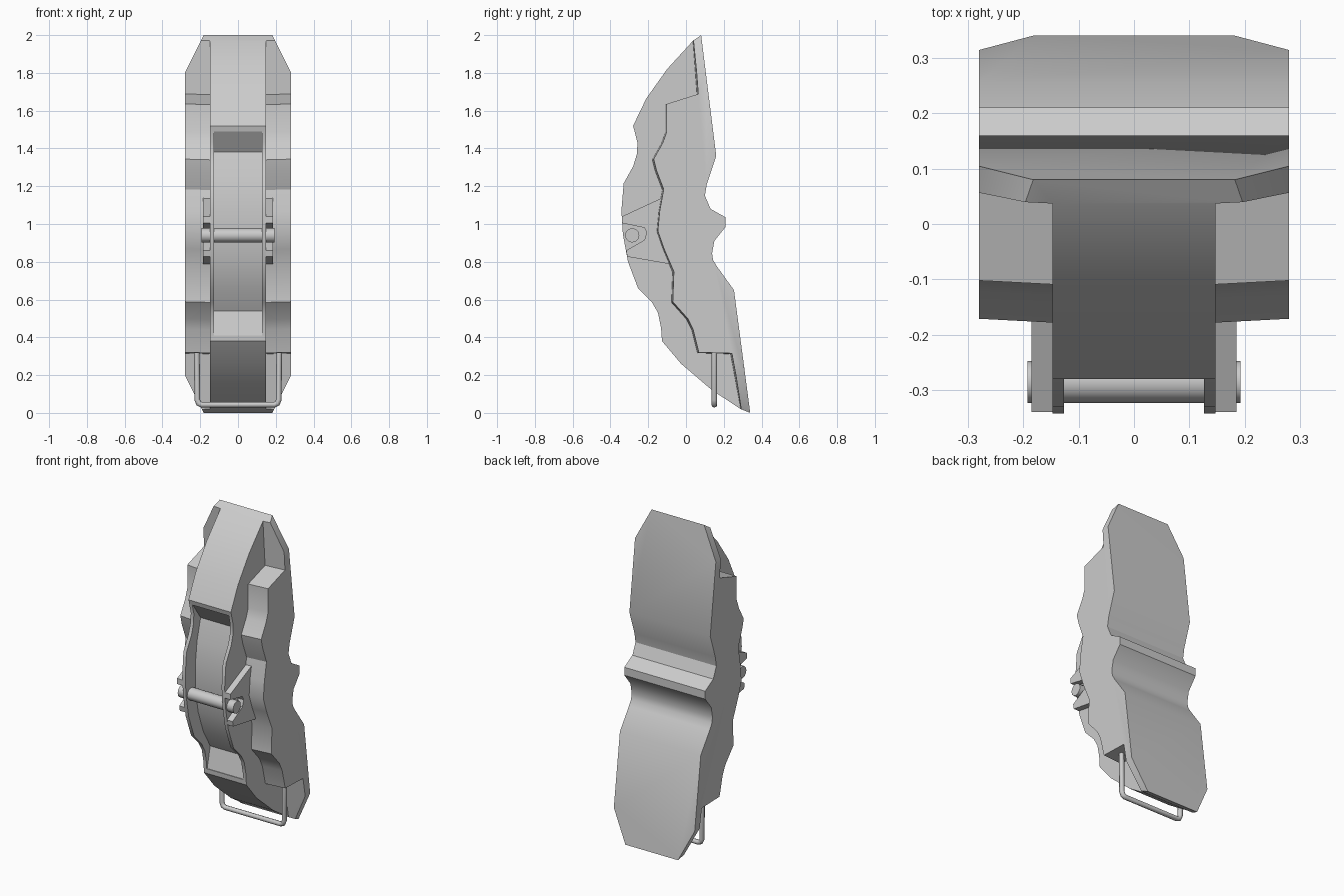
import bpy, bmesh
from mathutils import Vector

if "Cube" in bpy.data.objects:
    bpy.data.objects.remove(bpy.data.objects["Cube"])


def prism(name, profile, x0, x1, shift=0.0, chamfer=False):
    """Extrude a (y, z) profile from x0 to x1; shift tapers the far end in y."""
    bm = bmesh.new()
    a = [bm.verts.new((x0, y, z)) for y, z in profile]
    b = [bm.verts.new((x1, y + shift, z + shift * 0.5)) for y, z in profile]
    bm.faces.new(a)
    bm.faces.new(b[::-1])
    n = len(a)
    for i in range(n):
        j = (i + 1) % n
        bm.faces.new((a[j], a[i], b[i], b[j]))
    if chamfer:
        for sx in (-1, 1):
            for z, sz in ((2.0, 1), (0.0, -1)):
                cut = bmesh.ops.bisect_plane(
                    bm, geom=bm.verts[:] + bm.edges[:] + bm.faces[:],
                    plane_co=Vector((sx * 0.182, 0, z)),
                    plane_no=Vector((sx * 0.2, 0, sz * 0.1)), clear_outer=True)
                edges = [e for e in cut["geom_cut"] if isinstance(e, bmesh.types.BMEdge)]
                bmesh.ops.edgeloop_fill(bm, edges=edges)
    bmesh.ops.recalc_face_normals(bm, faces=bm.faces[:])
    me = bpy.data.meshes.new(name)
    bm.to_mesh(me)
    bm.free()
    ob = bpy.data.objects.new(name, me)
    bpy.context.collection.objects.link(ob)
    return ob


def activate(ob):
    bpy.ops.object.select_all(action='DESELECT')
    ob.select_set(True)
    bpy.context.view_layer.objects.active = ob


def carve(target, cutter):
    m = target.modifiers.new("carve", 'BOOLEAN')
    m.operation, m.solver, m.object = 'DIFFERENCE', 'EXACT', cutter
    activate(target)
    bpy.ops.object.modifier_apply(modifier=m.name)
    bpy.data.objects.remove(cutter)


# Main body: full-width extrusion of the side outline
front = [(.08, 2), (.037, 1.97), (-.10, 1.82), (-.21, 1.665), (-.28, 1.52),
         (-.257, 1.43), (-.26, 1.37), (-.28, 1.305), (-.33, 1.215), (-.342, 1.07),
         (-.334, .945), (-.307, .8), (-.254, .66), (-.18, .585), (-.148, .53),
         (-.132, .45), (-.127, .38), (-.026, .26), (.138, .12), (.29, .02), (.34, 0)]
back = [(.254, .65), (.164, .775), (.143, .81), (.138, .845), (.15, .91), (.21, .985),
        (.21, 1.035), (.13, 1.08), (.10, 1.15), (.11, 1.21), (.16, 1.36)]
body = prism("body", front + back, -.28, .28, chamfer=True)

# Side steps leave a narrow centre spine and two wavy flanges
step = [(.027, 2.1), (.037, 1.97), (.058, 1.685), (-.109, 1.632), (-.109, 1.484),
        (-.13, 1.426), (-.178, 1.34), (-.163, 1.28), (-.125, 1.18), (-.146, 1.065),
        (-.156, .96), (-.123, .865), (-.071, .744), (-.077, .585), (.003, .495),
        (.03, .44), (.061, .317), (.236, .312), (.29, .02), (.313, -.1),
        (-.8, -.1), (-.8, 2.1)]
for s in (-1, 1):
    carve(body, prism("step_cutter", step, s * .147, s * .30, shift=.008))

# Recessed front channel
channel = [(-.6, 1.49), (-.268, 1.49), (-.19, 1.38), (-.225, 1.25), (-.243, 1.1),
           (-.24, .95), (-.215, .8), (-.165, .66), (-.095, .54), (-.125, .41), (-.6, .41)]
carve(body, prism("channel_cutter", channel, -.126, .126))
activate(body)
bpy.ops.object.shade_smooth_by_angle(angle=0.52)

# Forked ears holding the cross pin
ear = [(-.339, 1.04), (-.13, 1.137), (-.06, 1.16), (-.03, .777), (-.08, .787),
       (-.311, .827), (-.317, .86), (-.22, .915), (-.208, .955), (-.22, .98), (-.339, 1.005)]
for s, side in ((-1, "left"), (1, "right")):
    prism("pin_ear_" + side, ear, s * .14, s * .185)

# Cross pin
bpy.ops.mesh.primitive_cylinder_add(vertices=12, radius=.038, depth=.384,
                                    location=(0, -.285, .94), rotation=(0, 1.5707963, 0))
pin = bpy.context.object
pin.name = "cross_pin"
bpy.ops.object.shade_smooth_by_angle(angle=0.6)

# Wire loop at the bottom
half = [(.218, .335), (.216, .07), (.208, .05), (.192, .043)]
path = [(-x, z) for x, z in half] + half[::-1]
cu = bpy.data.curves.new("wire_loop", 'CURVE')
cu.dimensions = '3D'
cu.bevel_depth = .015
cu.bevel_resolution = 2
cu.use_fill_caps = True
sp = cu.splines.new('POLY')
sp.points.add(len(path) - 1)
for p, (x, z) in zip(sp.points, path):
    p.co = (x, .15, z, 1)
wire = bpy.data.objects.new("wire_loop", cu)
bpy.context.collection.objects.link(wire)
